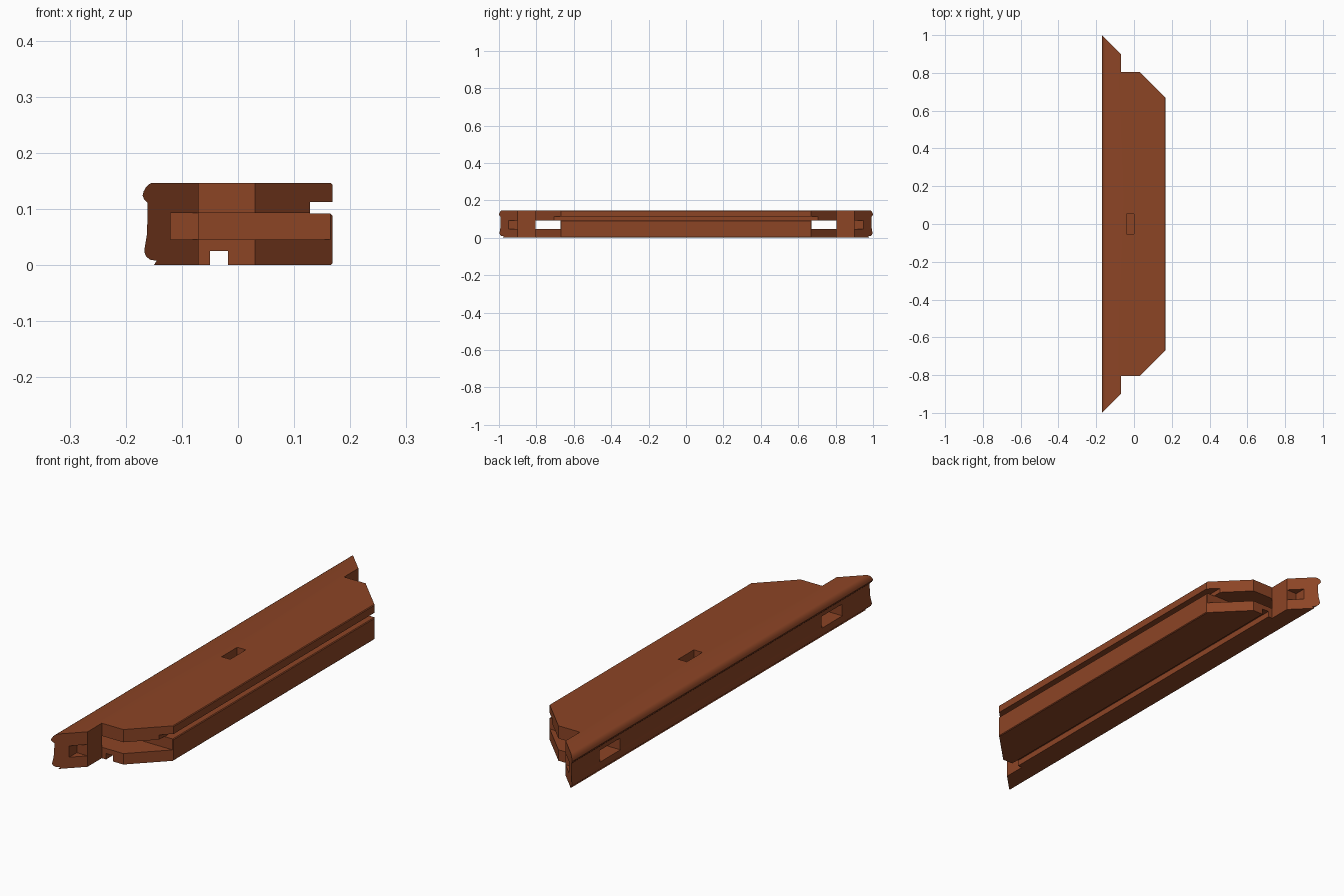
import bpy
import math

if "Cube" in bpy.data.objects:
    bpy.data.objects.remove(bpy.data.objects["Cube"], do_unlink=True)

wood = bpy.data.materials.new("reddish brown wood")
wood.use_nodes = True
colour = (0.262, 0.058, 0.0185, 1)
wood.diffuse_color = colour
wood.node_tree.nodes["Principled BSDF"].inputs["Base Color"].default_value = colour


def prism(name, points, low, high, axis):
    """Extrude a closed outline along y (x,z outline) or z (x,y outline)."""
    def place(p, d):
        return (p[0], d, p[1]) if axis == "y" else (p[0], p[1], d)
    n = len(points)
    verts = [place(p, d) for d in (low, high) for p in points]
    faces = [tuple(range(n)), tuple(range(2 * n - 1, n - 1, -1))]
    faces += [(i, i + n, (i + 1) % n + n, (i + 1) % n) for i in range(n)]
    mesh = bpy.data.meshes.new(name)
    mesh.from_pydata(verts, [], faces)
    mesh.materials.append(wood)
    obj = bpy.data.objects.new(name, mesh)
    bpy.context.collection.objects.link(obj)
    # Make the normals point outward
    bpy.ops.object.select_all(action="DESELECT")
    bpy.context.view_layer.objects.active = obj
    obj.select_set(True)
    bpy.ops.object.mode_set(mode="EDIT")
    bpy.ops.mesh.select_all(action="SELECT")
    bpy.ops.mesh.normals_make_consistent(inside=False)
    bpy.ops.object.mode_set(mode="OBJECT")
    return obj


def box(name, x0, x1, y0, y1, z0, z1):
    return prism(name, [(x0, y0), (x1, y0), (x1, y1), (x0, y1)], z0, z1, "z")


def combine(target, cutter, operation):
    cutter.hide_render = True
    mod = target.modifiers.new("cut", "BOOLEAN")
    mod.operation = operation
    mod.solver = "EXACT"
    mod.object = cutter
    bpy.context.view_layer.objects.active = target
    bpy.ops.object.modifier_apply(modifier=mod.name)
    bpy.data.objects.remove(cutter, do_unlink=True)


# Moulded cross-section: outer edge, underside groove, panel groove
profile = [
    (-.153, .147), (-.159, .144), (-.164, .139), (-.168, .132), (-.17, .124),
    (-.167, .117), (-.161, .111), (-.161, .09), (-.1625, .054), (-.166, .033),
    (-.167, .024), (-.164, .016), (-.157, .01), (-.145, .008), (-.15, 0),
    (-.05, 0), (-.05, .025), (-.018, .025), (-.018, 0),
    (.165, 0), (.168, .003), (.168, .089), (.165, .092), (.128, .092),
    (.128, .113), (.168, .113), (.168, .144), (.165, .147),
]
rail = prism("frame_rail", profile, -1.1, 1.1, "y")

# Plan outline with mitred, stepped ends
half = [(-.2, 1.03), (-.07, .9), (-.07, .805), (.03, .805), (.168, .667), (.2, .667)]
plan = half + [(x, -y) for x, y in reversed(half)]
combine(rail, prism("plan_cutter", plan, -.1, .3, "z"), "INTERSECT")

# Joint slots through each end, and pockets in the mitred tips
for side in (-1, 1):
    for name, x0, x1, near, far in (("slot", -.3, .3, .67, .805),
                                    ("pocket", -.12, -.065, .9, 1.1)):
        y0, y1 = sorted((side * near, side * far))
        combine(rail, box(name + "_cutter", x0, x1, y0, y1, .046, .0935), "DIFFERENCE")

# Blind mortise in the middle of the top
combine(rail, box("mortise_cutter", -.04, 0, -.052, .052, .09, .2), "DIFFERENCE")

bpy.ops.object.select_all(action="DESELECT")
rail.select_set(True)
bpy.context.view_layer.objects.active = rail
bpy.ops.object.shade_smooth_by_angle(angle=math.radians(30))
